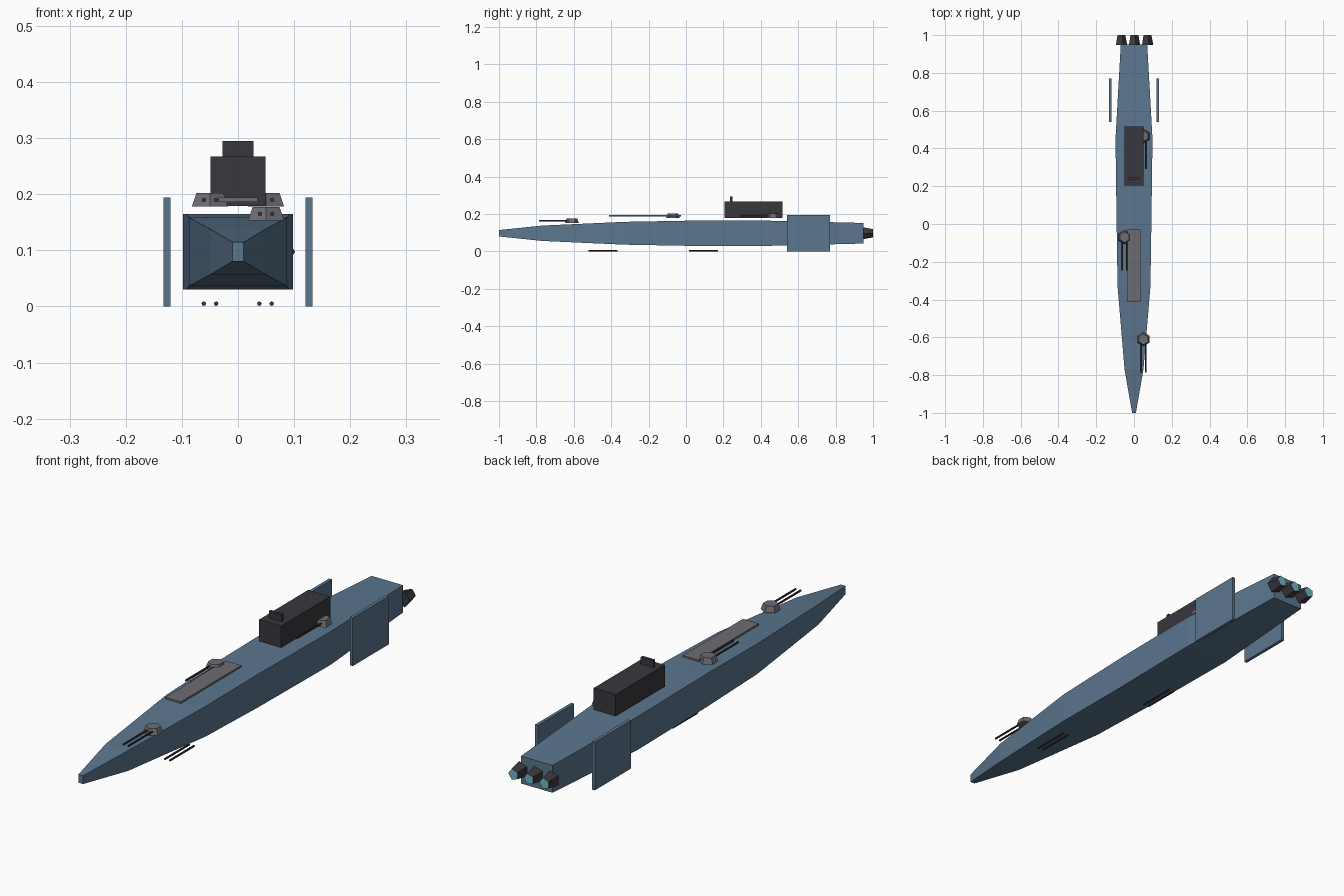
import bpy, bmesh, math
from mathutils import Matrix

cube = bpy.data.objects.get("Cube")
if cube:
    bpy.data.objects.remove(cube, do_unlink=True)


def material(name, rgb):
    m = bpy.data.materials.new(name)
    m.use_nodes = True
    m.diffuse_color = (*rgb, 1)
    m.node_tree.nodes["Principled BSDF"].inputs["Base Color"].default_value = (*rgb, 1)
    return m


BLUE = material("hull blue", (0.105, 0.18, 0.27))
DARK = material("dark metal", (0.04, 0.038, 0.046))
GREY = material("mid grey", (0.15, 0.15, 0.17))
GLOW = material("engine glow", (0.16, 0.47, 0.58))


def finish(name, bm, *mats):
    bmesh.ops.recalc_face_normals(bm, faces=bm.faces)
    mesh = bpy.data.meshes.new(name)
    bm.to_mesh(mesh)
    bm.free()
    for m in mats:
        mesh.materials.append(m)
    obj = bpy.data.objects.new(name, mesh)
    bpy.context.collection.objects.link(obj)
    return obj


def box(name, x, y, z, mat):
    """Box from (low, high) pairs on each axis."""
    bm = bmesh.new()
    bmesh.ops.create_cube(bm, size=1)
    for v in bm.verts:
        v.co = [(a + b) / 2 + c * (b - a) for c, (a, b) in zip(v.co, (x, y, z))]
    return finish(name, bm, mat)


def cone(name, sides, r1, r2, depth, centre, mats, along_y=False):
    """Tapered prism along z, or from front to back along y."""
    bm = bmesh.new()
    turn = Matrix.Rotation(-math.pi / 2, 4, "X") if along_y else Matrix()
    bmesh.ops.create_cone(bm, cap_ends=True, segments=sides, radius1=r1, radius2=r2,
                          depth=depth, matrix=Matrix.Translation(centre) @ turn
                          @ Matrix.Rotation(math.pi / 2, 4, "Z"))
    # a second material goes on the rear cap
    if len(mats) > 1:
        bm.normal_update()
        for f in bm.faces:
            f.material_index = int(f.normal.y > 0.9)
    return finish(name, bm, *mats)


def barrels(name, x, y_front, z, length):
    for side, dx in (("left", 0.011), ("right", -0.011)):
        cone(f"{name}_{side}", 8, 0.004, 0.004, length,
             (x + dx, y_front + length / 2, z), [DARK], True)


# Hull: rectangular sections (y, half width, half height) joined nose to stern
MID = 0.0975
sections = [(-1, 0.01, 0.017), (-0.77, 0.05, 0.041), (-0.33, 0.087, 0.061),
            (0, 0.092, 0.067), (0.45, 0.098, 0.067), (0.95, 0.07, 0.055)]
bm = bmesh.new()
rings = [[bm.verts.new((sx * w, y, MID + sz * h))
          for sx, sz in ((1, 1), (-1, 1), (-1, -1), (1, -1))] for y, w, h in sections]
for a, b in zip(rings, rings[1:]):
    for i in range(4):
        j = (i + 1) % 4
        bm.faces.new((a[i], a[j], b[j], b[i]))
bm.faces.new(rings[0])
bm.faces.new(rings[-1])
finish("hull", bm, BLUE)

# Side panels standing off the hull
for name, s in (("left_side_panel", 1), ("right_side_panel", -1)):
    box(name, sorted((s * 0.12, s * 0.133)), (0.54, 0.77), (0, 0.194), BLUE)

# Bridge block, mast plate and deck plate
box("bridge", (-0.049, 0.049), (0.205, 0.517), (0.179, 0.267), DARK)
box("bridge_mast", (-0.028, 0.028), (0.236, 0.248), (0.267, 0.295), DARK)
box("deck_plate", (-0.035, 0.035), (-0.413, -0.028), (0.186, 0.194), GREY)

# Deck turrets with twin barrels
for name, x, y, z in (("front", 0.05, -0.61, 0.153), ("middle", -0.05, -0.07, 0.178),
                      ("rear", 0.05, 0.465, 0.178)):
    cone(f"{name}_turret", 6, 0.037, 0.028, 0.024, (x, y, z + 0.012), [GREY]) \
        .data.transform(Matrix.Translation((x, y, 0)) @ Matrix.Rotation(math.pi / 6, 4, "Z")
                        @ Matrix.Translation((-x, -y, 0)))
    barrels(f"{name}_turret_barrel", x, y - 0.175, z + 0.012, 0.16)

# Twin barrels under the hull
barrels("lower_front_barrel", 0.049, -0.52, 0.005, 0.155)
barrels("lower_rear_barrel", -0.05, 0.017, 0.005, 0.155)

# Engine nozzles, five-sided, one point towards the left
for name, x in (("left", 0.069), ("centre", 0), ("right", -0.069)):
    obj = cone(f"{name}_engine", 5, 0.033, 0.023, 0.052, (x, 0.974, MID), [DARK, GLOW], True)
    pivot = Matrix.Translation((x, 0, MID))
    # place a corner exactly on the +x side
    corner = max(obj.data.vertices, key=lambda v: v.co.x - x).co
    angle = math.atan2(corner.z - MID, corner.x - x)
    obj.data.transform(pivot @ Matrix.Rotation(angle, 4, "Y") @ pivot.inverted())
